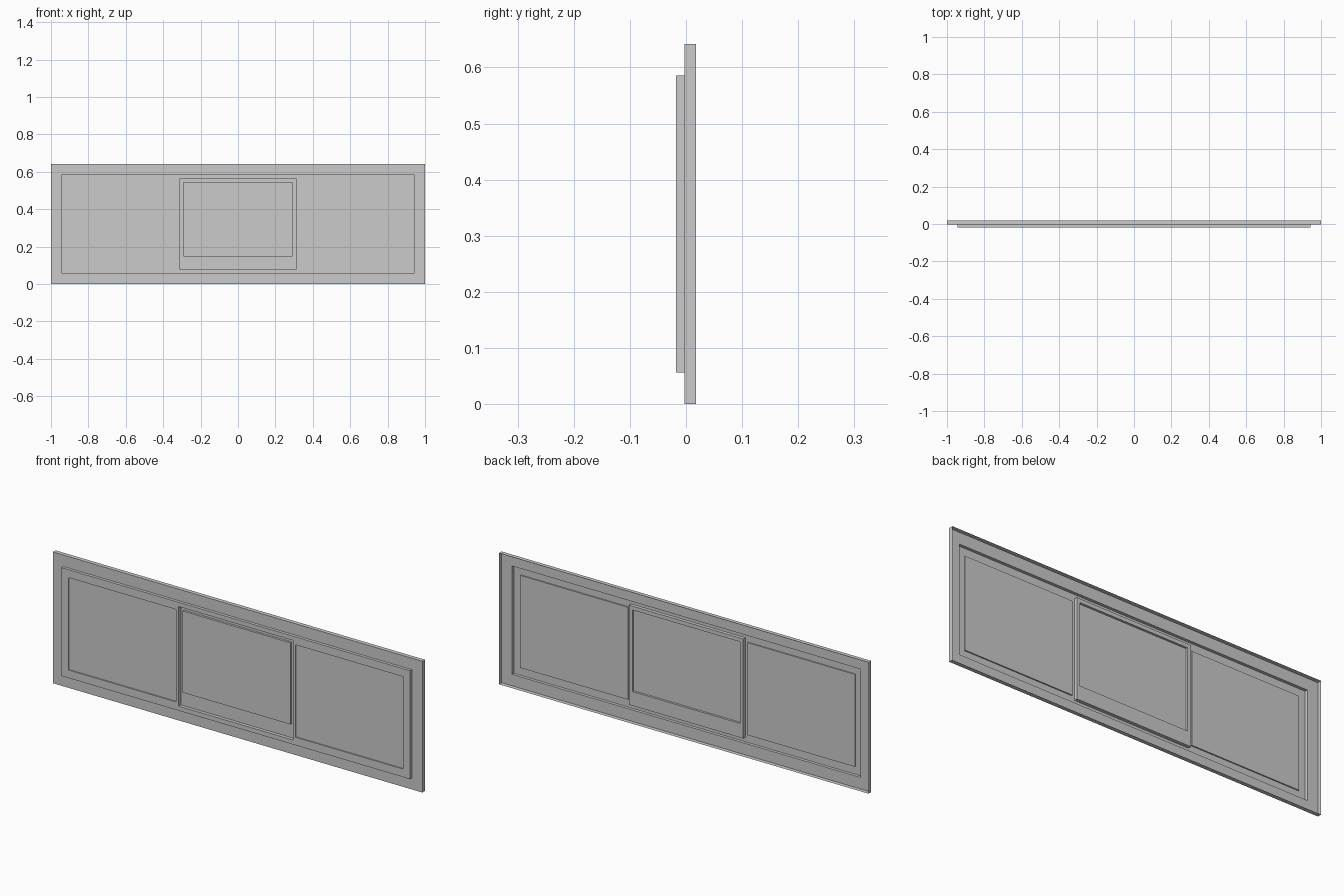
import bpy, bmesh

if "Cube" in bpy.data.objects:
    bpy.data.objects.remove(bpy.data.objects["Cube"])

# The model is a thin embossed sheet, open at the back.
RIM_BACK, RIM, PANEL = 0.0175, -0.003, -0.0175   # depth (y) of each level
SIDE, GROOVE, CENTRE = -0.0115, -0.001, -0.0115


def stepped_plate(name, rect, y, wall_y, holes=()):
    """Flat plate at depth y facing -y, with rectangular holes and an edge wall to wall_y.
    Rectangles are (x0, x1, z0, z1)."""
    bm = bmesh.new()
    rects = [rect, *holes]
    xs = sorted({v for r in rects for v in r[:2]})
    zs = sorted({v for r in rects for v in r[2:]})
    for xa, xb in zip(xs, xs[1:]):
        for za, zb in zip(zs, zs[1:]):
            cx, cz = (xa + xb) / 2, (za + zb) / 2
            if any(h[0] < cx < h[1] and h[2] < cz < h[3] for h in holes):
                continue
            bm.faces.new([bm.verts.new((x, y, z)) for x, z in
                          ((xa, za), (xb, za), (xb, zb), (xa, zb))])
    x0, x1, z0, z1 = rect
    loop = [(x0, z0), (x1, z0), (x1, z1), (x0, z1)]
    for (px, pz), (qx, qz) in zip(loop, loop[1:] + loop[:1]):
        bm.faces.new([bm.verts.new(c) for c in
                      ((qx, y, qz), (px, y, pz), (px, wall_y, pz), (qx, wall_y, qz))])
    bmesh.ops.remove_doubles(bm, verts=bm.verts, dist=1e-5)
    mesh = bpy.data.meshes.new(name)
    bm.to_mesh(mesh)
    bm.free()
    obj = bpy.data.objects.new(name, mesh)
    bpy.context.collection.objects.link(obj)
    return obj


outer = (-1, 1, 0, 0.642)
panel = (-0.943, 0.943, 0.056, 0.586)
left = (-0.906, -0.323, 0.095, 0.547)
right = (0.323, 0.906, 0.095, 0.547)
groove = (-0.309, 0.309, 0.078, 0.565)
centre = (-0.291, 0.291, 0.147, 0.546)

# Outer rim with its side walls
stepped_plate("outer_rim", outer, RIM, RIM_BACK, [panel])
# Raised main panel
stepped_plate("raised_panel", panel, PANEL, RIM, [left, groove, right])
# Shallow recessed side fields
for name, rect in (("left_field", left), ("right_field", right)):
    stepped_plate(name, rect, SIDE, PANEL)
# Sunken centre frame and the raised panel within it
stepped_plate("centre_frame", groove, GROOVE, PANEL, [centre])
stepped_plate("centre_panel", centre, CENTRE, GROOVE)
